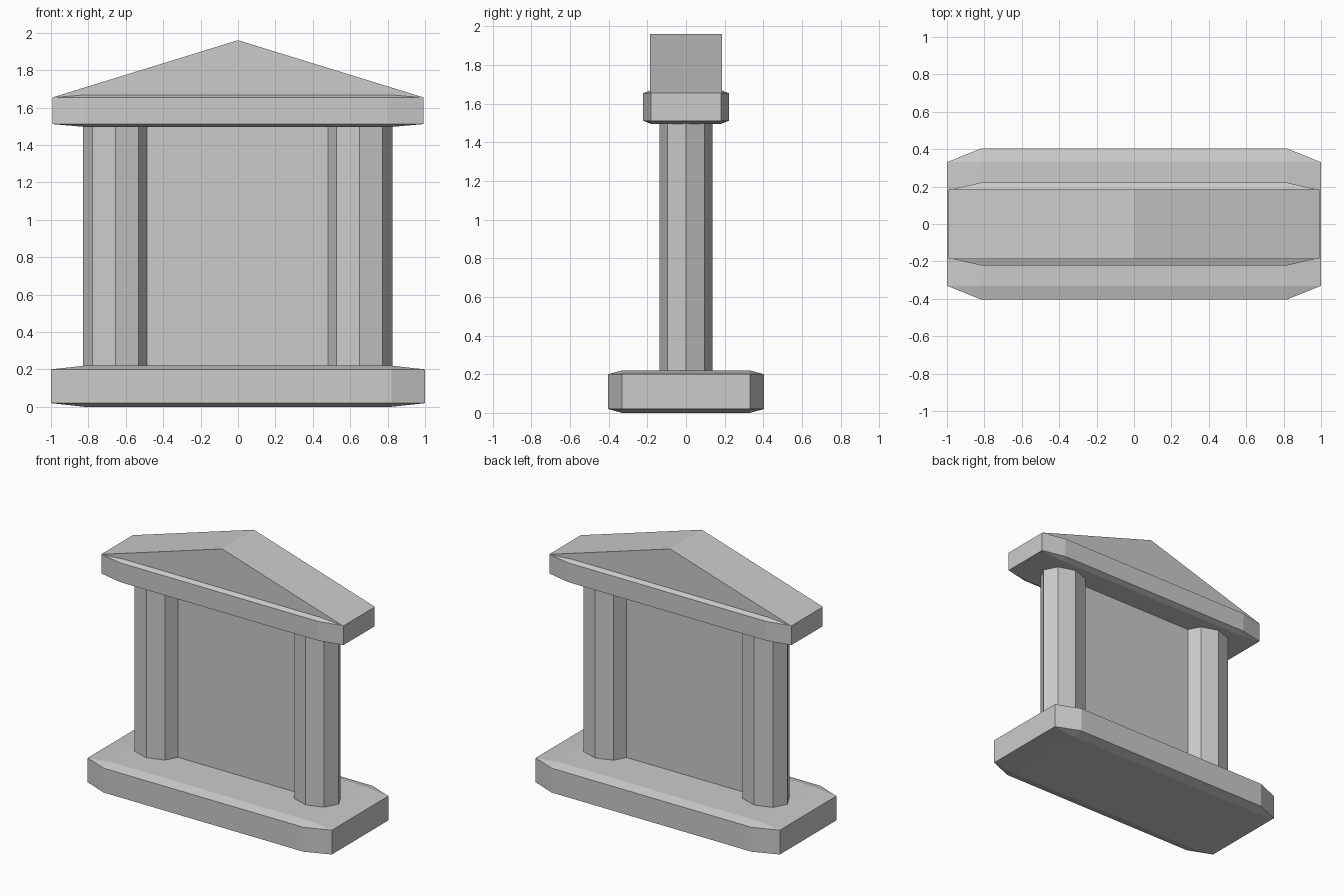
import bpy, bmesh

if "Cube" in bpy.data.objects:
    bpy.data.objects.remove(bpy.data.objects["Cube"])


def slab(name, half_size, z_mid):
    """Chamfered block; the bevel is stretched along with the object scale."""
    bpy.ops.mesh.primitive_cube_add(size=2, location=(0, 0, z_mid))
    ob = bpy.context.object
    ob.name = name
    ob.scale = half_size
    bev = ob.modifiers.new("chamfer", 'BEVEL')
    bev.width = 0.18
    bev.segments = 1
    bev.limit_method = 'NONE'
    return ob


# Plinth and beam
slab("base_plinth", (1.0, 0.403, 0.11), 0.11)
slab("top_beam", (0.992, 0.222, 0.087), 1.583)

# Two octagonal columns, flattened front to back
for side, x in (("left", -0.655), ("right", 0.65)):
    bpy.ops.mesh.primitive_cylinder_add(vertices=8, radius=1, depth=1.30,
                                        location=(x, 0, 0.86))
    column = bpy.context.object
    column.name = side + "_column"
    column.scale = (0.175, 0.137, 1)

# Thin wall between the columns
bpy.ops.mesh.primitive_cube_add(size=1, location=(0, 0, 0.86))
panel = bpy.context.object
panel.name = "center_panel"
panel.scale = (1.1, 0.02, 1.30)

# Triangular gable roof, extruded front to back
bm = bmesh.new()
gable = [(-0.99, 1.655), (0.99, 1.655), (0, 1.96)]
face = bm.faces.new([bm.verts.new((x, -0.186, z)) for x, z in gable])
ext = bmesh.ops.extrude_face_region(bm, geom=[face], use_keep_orig=True)
new_verts = [g for g in ext["geom"] if isinstance(g, bmesh.types.BMVert)]
bmesh.ops.translate(bm, vec=(0, 0.372, 0), verts=new_verts)
bmesh.ops.recalc_face_normals(bm, faces=bm.faces[:])
mesh = bpy.data.meshes.new("gable_roof")
bm.to_mesh(mesh)
bm.free()
bpy.context.collection.objects.link(bpy.data.objects.new("gable_roof", mesh))
